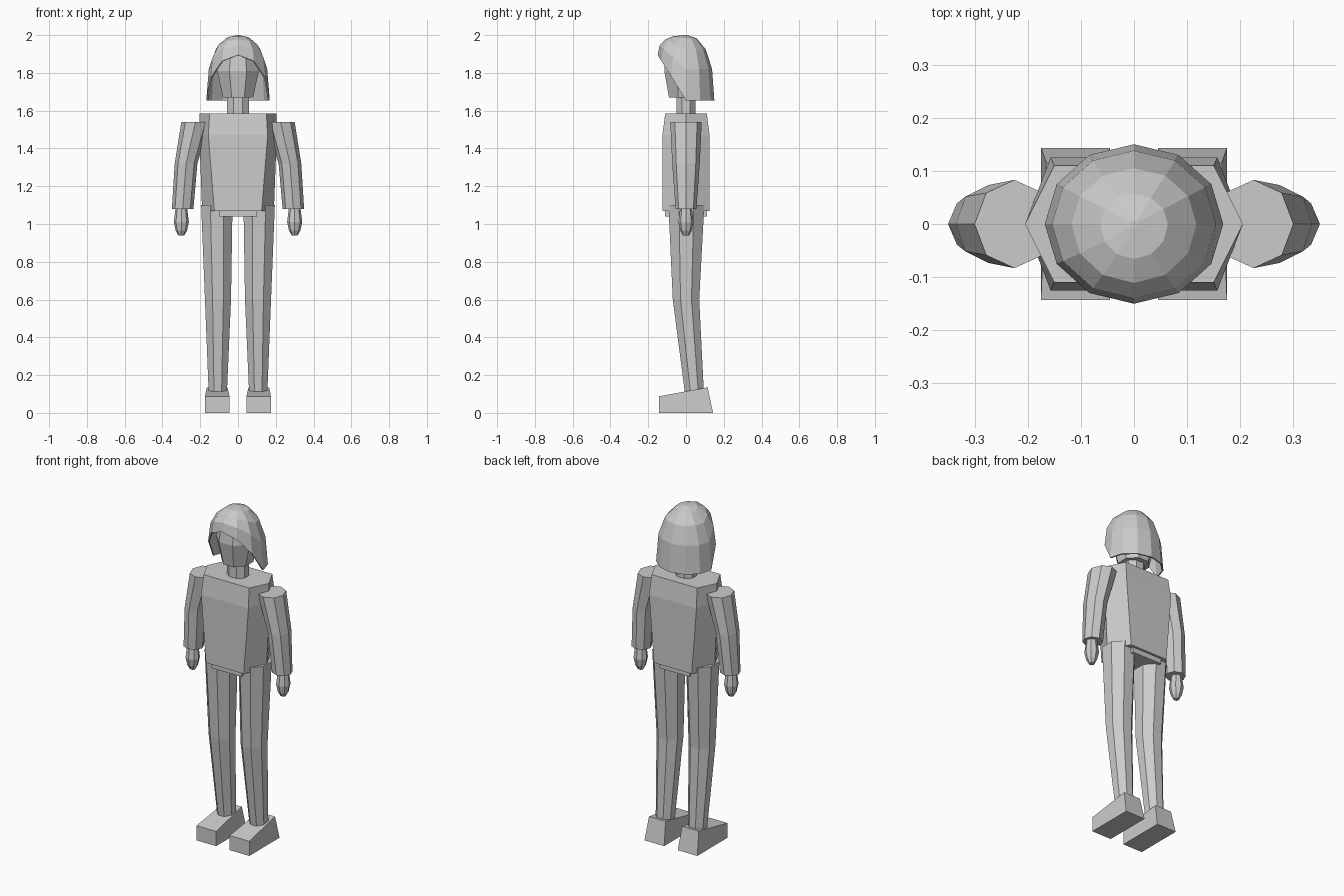
import bpy, bmesh
from math import sin, cos, pi

if "Cube" in bpy.data.objects:
    bpy.data.objects.remove(bpy.data.objects["Cube"])

grey = bpy.data.materials.new("light_grey")
grey.use_nodes = True
grey.diffuse_color = (0.6, 0.6, 0.6, 1)
grey.node_tree.nodes["Principled BSDF"].inputs["Base Color"].default_value = (0.6, 0.6, 0.6, 1)


def ring(cx, cy, z, rx, ry, sides, flat=False):
    """Elliptical polygon; flat turns a side, not a corner, to the axes."""
    k = 1 / cos(pi / sides) if flat else 1
    turn = pi / sides if flat else 0
    angles = [2 * pi * i / sides + turn for i in range(sides)]
    return [(cx + rx * k * cos(a), cy + ry * k * sin(a), z) for a in angles]


def loft(name, rings, caps=True):
    """Flat-shaded skin through equal rings of points, bottom to top."""
    bm = bmesh.new()
    loops = [[bm.verts.new(p) for p in r] for r in rings]
    n = len(loops[0])
    for a, b in zip(loops, loops[1:]):
        for i in range(n):
            j = (i + 1) % n
            bm.faces.new((a[i], a[j], b[j], b[i]))
    if caps:
        bm.faces.new(loops[0])
    bm.faces.new(loops[-1])
    bmesh.ops.recalc_face_normals(bm, faces=bm.faces)
    mesh = bpy.data.meshes.new(name)
    bm.to_mesh(mesh)
    bm.free()
    mesh.materials.append(grey)
    obj = bpy.data.objects.new(name, mesh)
    bpy.context.collection.objects.link(obj)
    return obj


def hexagon(side, front, depth, z):
    return [(side, 0, z), (front, depth, z), (-front, depth, z),
            (-side, 0, z), (-front, -depth, z), (front, -depth, z)]


def rect(x, w, y0, y1, z0, z1):
    """Rectangle with its own height at the front and back."""
    return [(x - w, y0, z0), (x + w, y0, z0), (x + w, y1, z1), (x - w, y1, z1)]


# Torso and hips
loft("torso", [hexagon(0.19, 0.125, 0.125, 1.07), hexagon(0.205, 0.157, 0.125, 1.47),
               hexagon(0.205, 0.15, 0.11, 1.585)])
loft("hips", [rect(0, 0.1, -0.11, 0.11, z, z) for z in (1.04, 1.1)])

# Neck and head
loft("neck", [ring(0, 0, z, 0.058, 0.05, 8, True) for z in (1.57, 1.69)])
loft("head", [ring(0, -0.005, z, rx, ry, 8, True) for z, rx, ry in
              ((1.67, 0.08, 0.085), (1.81, 0.11, 0.11), (1.9, 0.095, 0.1), (1.95, 0.05, 0.05))])

# Hair: a dome whose lower rim rises towards the face
hair_rings = []
for drop, size in ((1, 1), (0.52, 0.92), (0.22, 0.7), (0.05, 0.38), (0, 0.04)):
    points = []
    for x, y, _ in ring(0, 0, 0, 0.168, 0.15, 12):
        rim = 1.655 + 0.24 * max(0, -y / 0.15)
        tuck = size if y > -0.01 else size ** 0.85
        points.append((x * size, y * tuck, 2 - (2 - rim) * drop))
    hair_rings.append(points)
hair = loft("hair", hair_rings, caps=False)
shell = hair.modifiers.new("thickness", "SOLIDIFY")
shell.thickness = 0.008
shell.offset = -1

# Limbs
for label, s in (("left", 1), ("right", -1)):
    loft(label + "_arm", [ring(s * x, 0, z, rx, ry, 8) for x, z, rx, ry in
                          ((0.293, 1.08, 0.057, 0.055), (0.275, 1.32, 0.06, 0.073),
                           (0.225, 1.54, 0.075, 0.083))])
    loft(label + "_hand", [ring(s * 0.3, 0, z, r, r, 8) for z, r in
                           ((0.94, 0.016), (0.965, 0.03), (1.01, 0.04), (1.09, 0.03))])
    loft(label + "_leg", [ring(s * x, y, z, rx, ry, 8, True) for x, y, z, rx, ry in
                          ((0.107, 0.045, 0.1, 0.048, 0.05), (0.106, 0, 0.6, 0.069, 0.07),
                           (0.112, 0.002, 1.1, 0.083, 0.095))])
    foot_top = rect(s * 0.11, 0.065, -0.143, 0.115, 0.088, 0.135)
    foot_top[2:] = [(s * 0.11 + 0.055, 0.115, 0.135), (s * 0.11 - 0.055, 0.115, 0.135)]
    loft(label + "_foot", [rect(s * 0.11, 0.065, -0.143, 0.143, 0, 0), foot_top])
